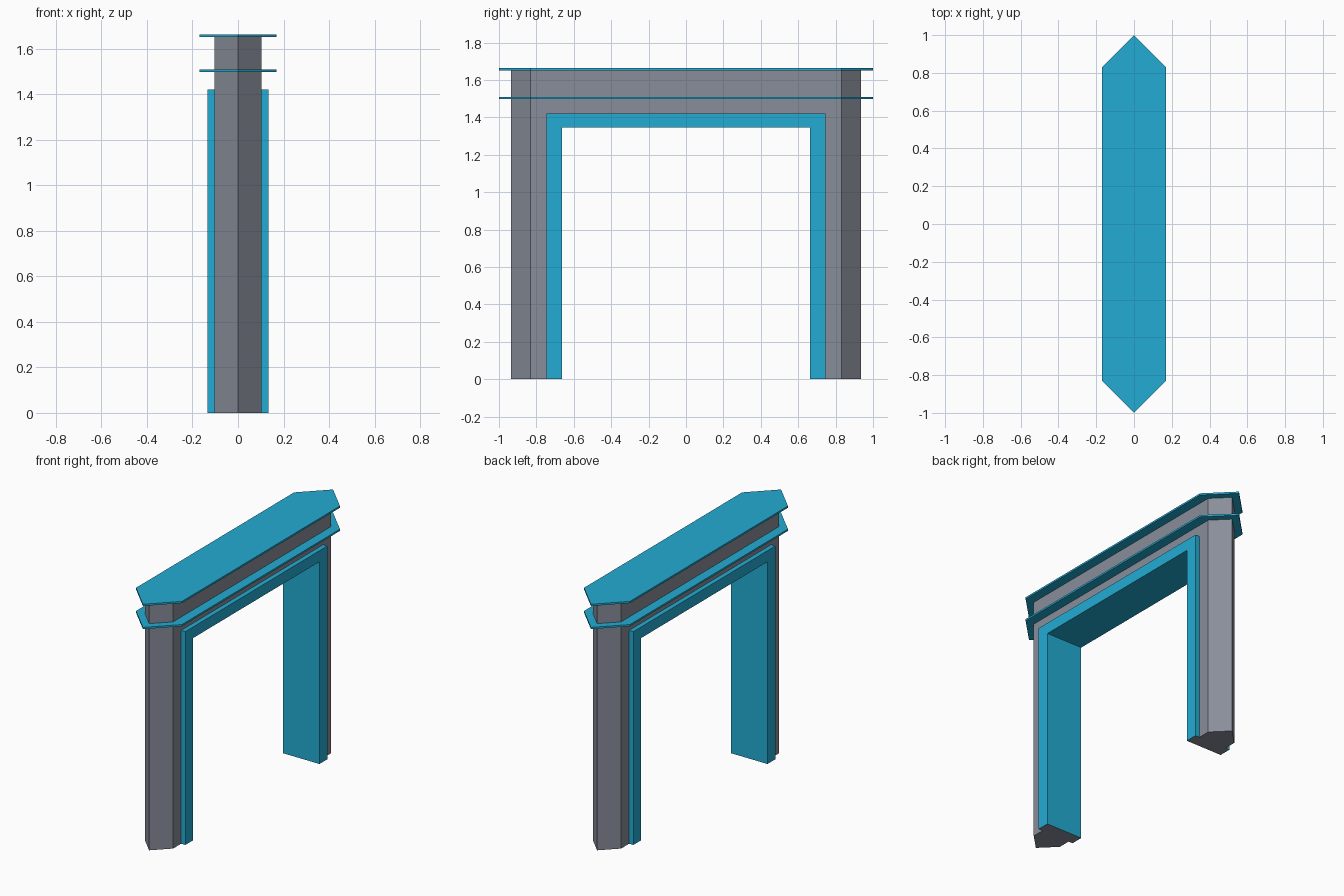
import bpy, bmesh
from mathutils import Vector

if "Cube" in bpy.data.objects:
    bpy.data.objects.remove(bpy.data.objects["Cube"])


def material(name, rgb):
    m = bpy.data.materials.new(name)
    m.diffuse_color = (*rgb, 1.0)
    m.use_nodes = True
    m.node_tree.nodes["Principled BSDF"].inputs["Base Color"].default_value = m.diffuse_color
    return m


GREY = material("stone grey", (0.25, 0.27, 0.323))
TEAL = material("bright teal", (0.0168, 0.41, 0.65))


def prism(name, points, direction, mats):
    """Extrude a flat outline along a direction into a closed solid."""
    bm = bmesh.new()
    face = bm.faces.new([bm.verts.new(p) for p in points])
    ext = bmesh.ops.extrude_face_region(bm, geom=[face], use_keep_orig=True)
    verts = [g for g in ext["geom"] if isinstance(g, bmesh.types.BMVert)]
    bmesh.ops.translate(bm, verts=verts, vec=Vector(direction))
    bmesh.ops.recalc_face_normals(bm, faces=bm.faces[:])
    mesh = bpy.data.meshes.new(name)
    bm.to_mesh(mesh)
    bm.free()
    for m in mats:
        mesh.materials.append(m)
    obj = bpy.data.objects.new(name, mesh)
    bpy.context.collection.objects.link(obj)
    return obj


def hex_prism(name, half_x, z0, z1, mat):
    """Long slab with 45 degree pointed ends."""
    corner, tip = 0.831, 0.831 + half_x
    plan = [(half_x, -corner), (half_x, corner), (0, tip),
            (-half_x, corner), (-half_x, -corner), (0, -tip)]
    return prism(name, [(x, y, z0) for x, y in plan], (0, 0, z1 - z0), [mat])


OUT_Y, OUT_Z = 0.747, 1.42     # trim outer edge
IN_Y, IN_Z = 0.664, 1.346      # doorway opening
TRIM_X = 0.135

# Grey gate body with the doorway cut out
body = hex_prism("gate_body", 0.104, 0.0, 1.656, GREY)
cutter = prism("doorway_cutter",
               [(-0.5, -OUT_Y, -0.5), (-0.5, OUT_Y, -0.5),
                (-0.5, OUT_Y, OUT_Z), (-0.5, -OUT_Y, OUT_Z)], (1, 0, 0), [GREY])
cutter.hide_render = True
cut = body.modifiers.new("doorway", 'BOOLEAN')
cut.operation = 'DIFFERENCE'
cut.solver = 'EXACT'
cut.object = cutter
bpy.context.view_layer.objects.active = body
bpy.ops.object.modifier_apply(modifier=cut.name)
bpy.data.objects.remove(cutter)

# Teal doorway trim, its feet left grey
outline = [(-OUT_Y, 0), (-OUT_Y, OUT_Z), (OUT_Y, OUT_Z), (OUT_Y, 0),
           (IN_Y, 0), (IN_Y, IN_Z), (-IN_Y, IN_Z), (-IN_Y, 0)]
trim = prism("doorway_trim", [(-TRIM_X, y, z) for y, z in outline],
             (2 * TRIM_X, 0, 0), [TEAL, GREY])
for f in trim.data.polygons:
    f.material_index = 1 if f.center.z < 0.01 else 0

# Teal ledges around the lintel
hex_prism("lower_ledge", 0.169, 1.497, 1.509, TEAL)
hex_prism("top_ledge", 0.169, 1.651, 1.663, TEAL)
